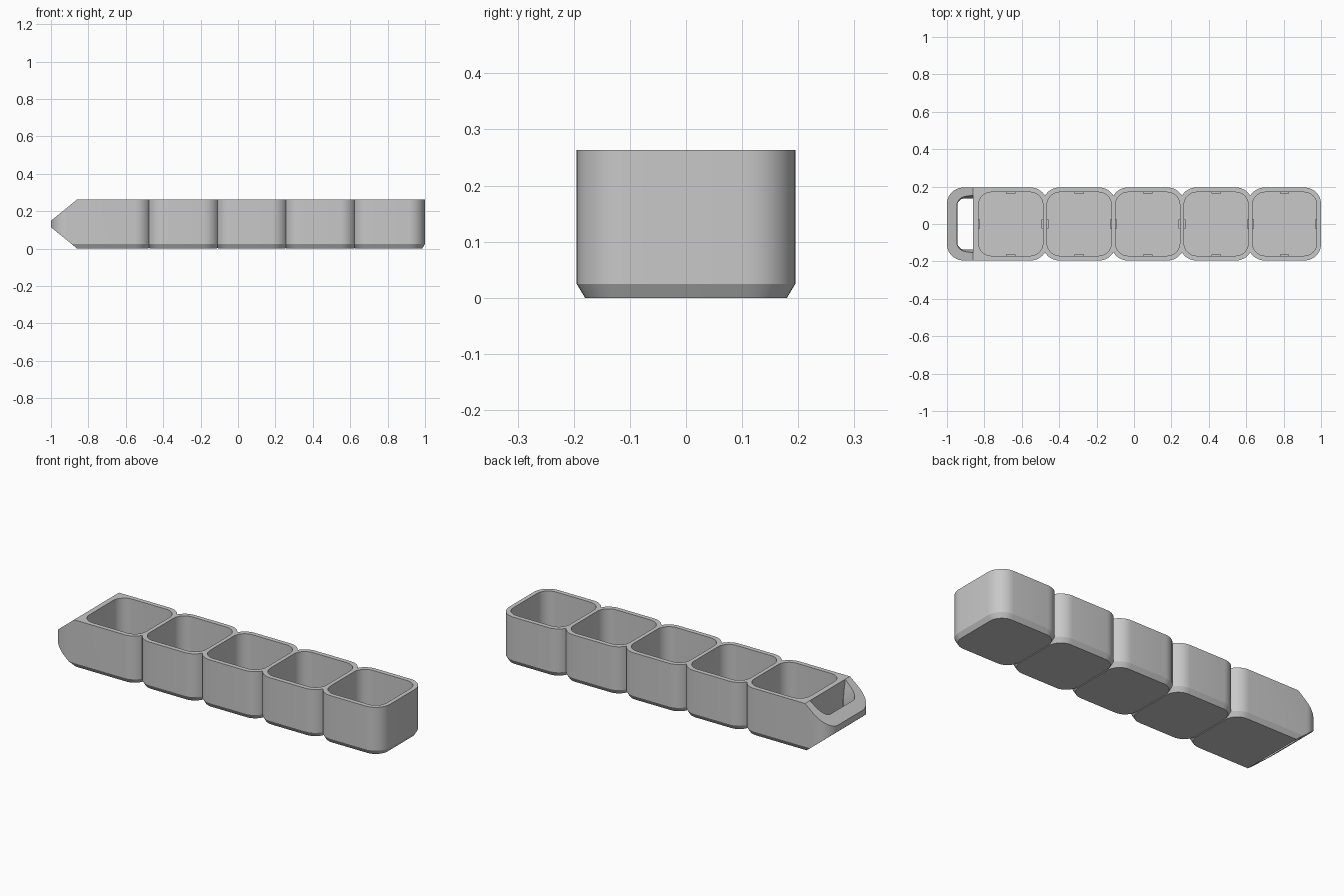
import bpy, bmesh, math

if "Cube" in bpy.data.objects:
    bpy.data.objects.remove(bpy.data.objects["Cube"])

HEIGHT = 0.263
HALF = 0.195          # half width of one bin
INNER = 0.172         # half width of the hollow
PITCH = 0.366
FLOOR = 0.022
CENTRES = [0.805 - PITCH * i for i in range(5)]

grey = bpy.data.materials.new("plain grey")
grey.use_nodes = True
colour = (0.58, 0.58, 0.58, 1)
grey.diffuse_color = colour
grey.node_tree.nodes["Principled BSDF"].inputs["Base Color"].default_value = colour


def outline(x0, x1, y, r_left, r_right, steps=10):
    """Rounded rectangle, counter-clockwise, with its own radius at each end."""
    pts = []
    corners = [(x1, y, r_right, 0), (x0, y, r_left, 1), (x0, -y, r_left, 2), (x1, -y, r_right, 3)]
    for x, cy, r, quarter in corners:
        cx = x - math.copysign(r, x - (x0 + x1) / 2)
        cy -= math.copysign(r, cy)
        for i in range(steps + 1):
            a = math.pi / 2 * (quarter + i / steps)
            pts.append((cx + r * math.cos(a), cy + r * math.sin(a)))
    return pts


def loft(name, rings):
    """Closed solid through rings of 3D points."""
    bm = bmesh.new()
    loops = [[bm.verts.new(p) for p in ring] for ring in rings]
    n = len(loops[0])
    for low, high in zip(loops, loops[1:]):
        for i in range(n):
            j = (i + 1) % n
            bm.faces.new((low[i], low[j], high[j], high[i]))
    bm.faces.new(loops[0][::-1])
    bm.faces.new(loops[-1])
    bmesh.ops.recalc_face_normals(bm, faces=bm.faces)
    mesh = bpy.data.meshes.new(name)
    bm.to_mesh(mesh)
    bm.free()
    mesh.materials.append(grey)
    ob = bpy.data.objects.new(name, mesh)
    bpy.context.collection.objects.link(ob)
    return ob


def at(z, pts):
    return [(x, y, z) for x, y in pts]


def shell(name, x0, x1):
    """Rounded block with a chamfered foot."""
    r, c = 0.088, 0.015
    foot = outline(x0 + c, x1 - c, HALF - c, r - c, r - c)
    full = outline(x0, x1, HALF, r, r)
    return loft(name, [at(0, foot), at(0.025, full), at(HEIGHT, full)])


def combine(target, other, operation):
    """Apply a boolean and drop the helper."""
    mod = target.modifiers.new("boolean", "BOOLEAN")
    mod.object, mod.operation, mod.solver = other, operation, "EXACT"
    bpy.ops.object.select_all(action="DESELECT")
    bpy.context.view_layer.objects.active = target
    target.select_set(True)
    bpy.ops.object.modifier_apply(modifier=mod.name)
    bpy.data.objects.remove(other)


# Row of bins; the last one runs on into the handle
tray = shell("bin_row", -1, CENTRES[-1] + HALF)
for cx in CENTRES[-2::-1]:
    combine(tray, shell("bin", cx - HALF, cx + HALF), "UNION")

# Pointed end: keep only what lies inside a sideways wedge
tip, mid, reach = -1.021, 0.1315, 2.5
spread = reach * 0.817
wedge = [(tip, mid), (tip + reach, mid - spread), (tip + reach, mid + spread)]
combine(tray, loft("wedge", [[(x, y, z) for x, z in wedge] for y in (-0.4, 0.4)]), "INTERSECT")

# Handle opening, flaring towards top and bottom
flare = [(-0.03, 0.022), (0.05, 0.008), (0.1, 0), (0.163, 0), (0.213, 0.008), (0.293, 0.022)]
rings = [at(z, outline(-0.945 - f / 2, -0.86, 0.137 + f, 0.04 + f, 0.002)) for z, f in flare]
combine(tray, loft("handle_opening", rings), "DIFFERENCE")

# Hollows
for cx in CENTRES:
    hollow = outline(cx - INNER, cx + INNER, INNER - 0.002, 0.068, 0.068)
    combine(tray, loft("hollow", [at(FLOOR, hollow), at(HEIGHT + 0.1, hollow)]), "DIFFERENCE")

bpy.ops.object.select_all(action="DESELECT")
tray.select_set(True)
bpy.context.view_layer.objects.active = tray
bpy.ops.object.shade_smooth_by_angle(angle=math.radians(25))

# Small ribs at the middle of each inner wall, low down
for n, cx in enumerate(CENTRES):
    for k in range(4):
        a = k * math.pi / 2
        ux, uy = math.cos(a), math.sin(a)
        corners = [(INNER - 0.008, -0.025), (INNER + 0.004, -0.025),
                   (INNER + 0.004, 0.025), (INNER - 0.008, 0.025)]
        base = [(cx + d * ux - s * uy, d * uy + s * ux) for d, s in corners]
        loft(f"wall_rib_{n + 1}_{k + 1}", [at(FLOOR - 0.005, base), at(FLOOR + 0.02, base)])
